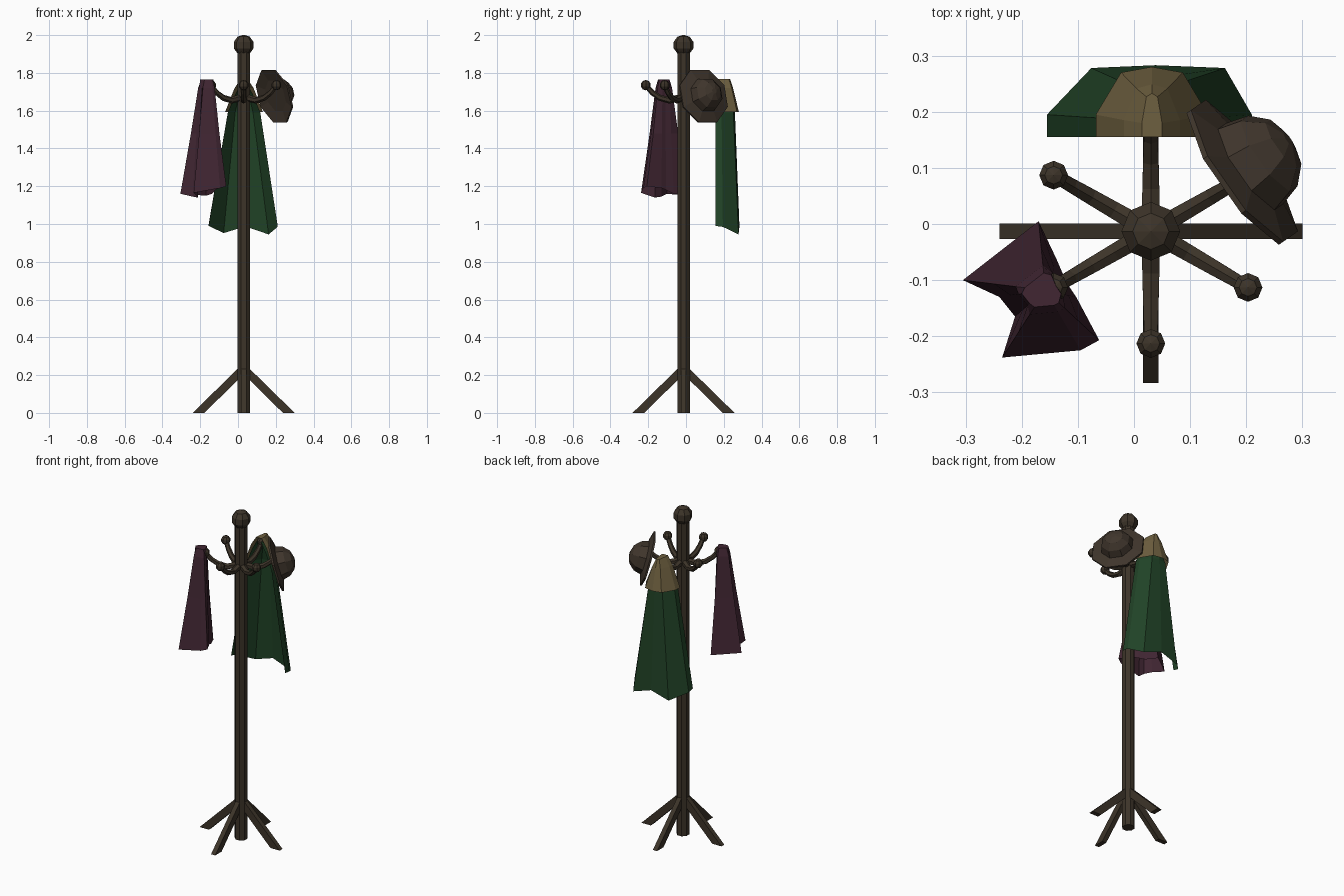
import bpy, bmesh, math
from mathutils import Vector, Matrix

if "Cube" in bpy.data.objects:
    bpy.data.objects.remove(bpy.data.objects["Cube"])

CX, CY = 0.03, -0.013            # pole axis


def material(name, rgb):
    m = bpy.data.materials.new(name)
    m.diffuse_color = (*rgb, 1)
    m.use_nodes = True
    m.node_tree.nodes["Principled BSDF"].inputs["Base Color"].default_value = m.diffuse_color
    return m


WOOD = material("dark wood", (0.046, 0.034, 0.022))
FELT = material("brown felt", (0.050, 0.036, 0.025))
GREEN = material("green cloth", (0.015, 0.056, 0.020))
TAN = material("tan cloth", (0.155, 0.115, 0.050))
PLUM = material("plum cloth", (0.052, 0.019, 0.032))


def finish(name, bm, mat, recalc=True):
    if recalc:
        bmesh.ops.recalc_face_normals(bm, faces=bm.faces[:])
    me = bpy.data.meshes.new(name)
    bm.to_mesh(me)
    bm.free()
    me.materials.append(mat)
    ob = bpy.data.objects.new(name, me)
    bpy.context.collection.objects.link(ob)
    return ob


def loft(bm, rings, closed=True, cap_start=False, cap_end=False):
    """Skin a list of equally long point rings."""
    vs = [[bm.verts.new(p) for p in r] for r in rings]
    n = len(vs[0])
    for a, b in zip(vs, vs[1:]):
        for i in range(n if closed else n - 1):
            j = (i + 1) % n
            bm.faces.new((a[i], a[j], b[j], b[i]))
    if cap_start:
        bm.faces.new(vs[0][::-1])
    if cap_end:
        bm.faces.new(vs[-1])


def ball(name, pos, r):
    bm = bmesh.new()
    bmesh.ops.create_uvsphere(bm, u_segments=8, v_segments=5, radius=r,
                              matrix=Matrix.Translation(pos))
    return finish(name, bm, WOOD)


# Pole and top knob
bm = bmesh.new()
bmesh.ops.create_cone(bm, cap_ends=True, segments=8, radius1=0.036, radius2=0.036, depth=1.92,
                      matrix=Matrix.Translation((CX, CY, 0.96)) @ Matrix.Rotation(math.pi / 8, 4, 'Z'))
finish("pole", bm, WOOD)
ball("top_knob", (CX, CY, 1.947), 0.055)

# Four slanted legs, cut flat on the floor
for k in range(4):
    rot = Matrix.Translation((CX, CY, 0)) @ Matrix.Rotation(k * math.pi / 2, 4, 'Z')
    prof = [(0.02, 0.245), (0.27, 0), (0.208, 0), (0.02, 0.185)]
    bm = bmesh.new()
    loft(bm, [[rot @ Vector((r, s, z)) for r, z in prof] for s in (-0.014, 0.014)],
         cap_start=True, cap_end=True)
    finish("leg_%d" % k, bm, WOOD)

# Six curved hooks with round tips
path = [(0.02, 1.668), (0.075, 1.655), (0.125, 1.668), (0.165, 1.695), (0.2, 1.735)]
for k in range(6):
    rot = Matrix.Translation((CX, CY, 0)) @ Matrix.Rotation(math.radians(30 + 60 * k), 4, 'Z')
    rings = []
    for i, (r, z) in enumerate(path):
        a, b = path[max(i - 1, 0)], path[min(i + 1, len(path) - 1)]
        t = Vector((b[0] - a[0], 0, b[1] - a[1])).normalized()
        nrm = Vector((-t.z, 0, t.x))
        rad = 0.019 - 0.0015 * i
        rings.append([rot @ (Vector((r, 0, z)) + rad * (math.cos(q) * nrm + math.sin(q) * Vector((0, 1, 0))))
                      for q in [j * math.pi / 3 for j in range(6)]])
    bm = bmesh.new()
    loft(bm, rings, cap_start=True, cap_end=True)
    finish("hook_%d" % k, bm, WOOD)
    ball("hook_tip_%d" % k, rot @ Vector((0.2, 0, 1.735)), 0.027)

# Cloak: half shell open to the front, hanging from the rear hook
X0, Y0 = 0.032, 0.155
hem = [(-0.187, 0, 1.0), (-0.187, 0.04, 0.99), (-0.108, 0.123, 0.952), (0.006, 0.128, 0.987),
       (0.13, 0.123, 0.945), (0.178, 0.04, 0.985), (0.178, 0, 0.99)]


def arc(hw, depth, z):
    """Half outline of the shoulders, seven points from left to right."""
    shape = [(-1, 0), (-1, 0.32), (-0.55, 0.92), (0, 1), (0.55, 0.92), (1, 0.32), (1, 0)]
    return [(X0 + hw * x, Y0 + depth * y, z) for x, y in shape]


bm = bmesh.new()
loft(bm, [arc(0.014, 0.066, 1.745), arc(0.045, 0.082, 1.69), arc(0.086, 0.104, 1.59),
          [(X0 + x, Y0 + y, z) for x, y, z in hem]], closed=False)
finish("cloak", bm, GREEN, False)

# Shoulder cape over the cloak
bm = bmesh.new()
loft(bm, [arc(0.018, 0.078, 1.768), arc(0.05, 0.094, 1.72), arc(0.1, 0.125, 1.593)],
     closed=False, cap_start=True)
finish("shoulder_cape", bm, TAN, False)

# Plum garment: pinched at the hook, flaring into two flaps
hem = [(-0.17, 0.005, 1.15), (-0.305, -0.10, 1.16), (-0.24, -0.13, 1.145), (-0.212, -0.165, 1.14),
       (-0.235, -0.238, 1.165), (-0.095, -0.225, 1.19), (-0.062, -0.207, 1.2),
       (-0.103, -0.13, 1.19), (-0.12, -0.105, 1.18), (-0.137, -0.065, 1.16)]
mid = Vector((-0.158, -0.118, 0))


def fold(scale, z):
    """The hem outline shrunk towards the hook, with the waist kept open."""
    out = []
    for i, (x, y, _) in enumerate(hem):
        s = scale if i in (0, 1, 4, 5, 6) else 0.35 + 0.65 * scale
        p = mid + s * (Vector((x, y, 0)) - mid)
        out.append((p.x, p.y, z))
    return out


bm = bmesh.new()
loft(bm, [fold(0.25, 1.765), fold(0.36, 1.72), fold(0.62, 1.48), hem], cap_start=True)
finish("hanging_garment", bm, PLUM)

# Hat: octagonal brim and rounded crown, tilted on its hook
nrm = Vector((0.785, 0.55, 0.27)).normalized()
side = Vector((0, 0, 1)).cross(nrm).normalized()
up = nrm.cross(side)
mid_hat = Vector((0.197, 0.095, 1.678))


def disc(r, h):
    return [mid_hat + nrm * h + r * (math.cos(a) * side + math.sin(a) * up)
            for a in [(j + 0.5) * math.pi / 4 for j in range(8)]]


bm = bmesh.new()
loft(bm, [disc(0.09, 0.002), disc(0.155, -0.010), disc(0.155, 0.0), disc(0.095, 0.014),
          disc(0.083, 0.055), disc(0.052, 0.088), disc(0.015, 0.1)],
     cap_start=True, cap_end=True)
finish("hat", bm, FELT)
